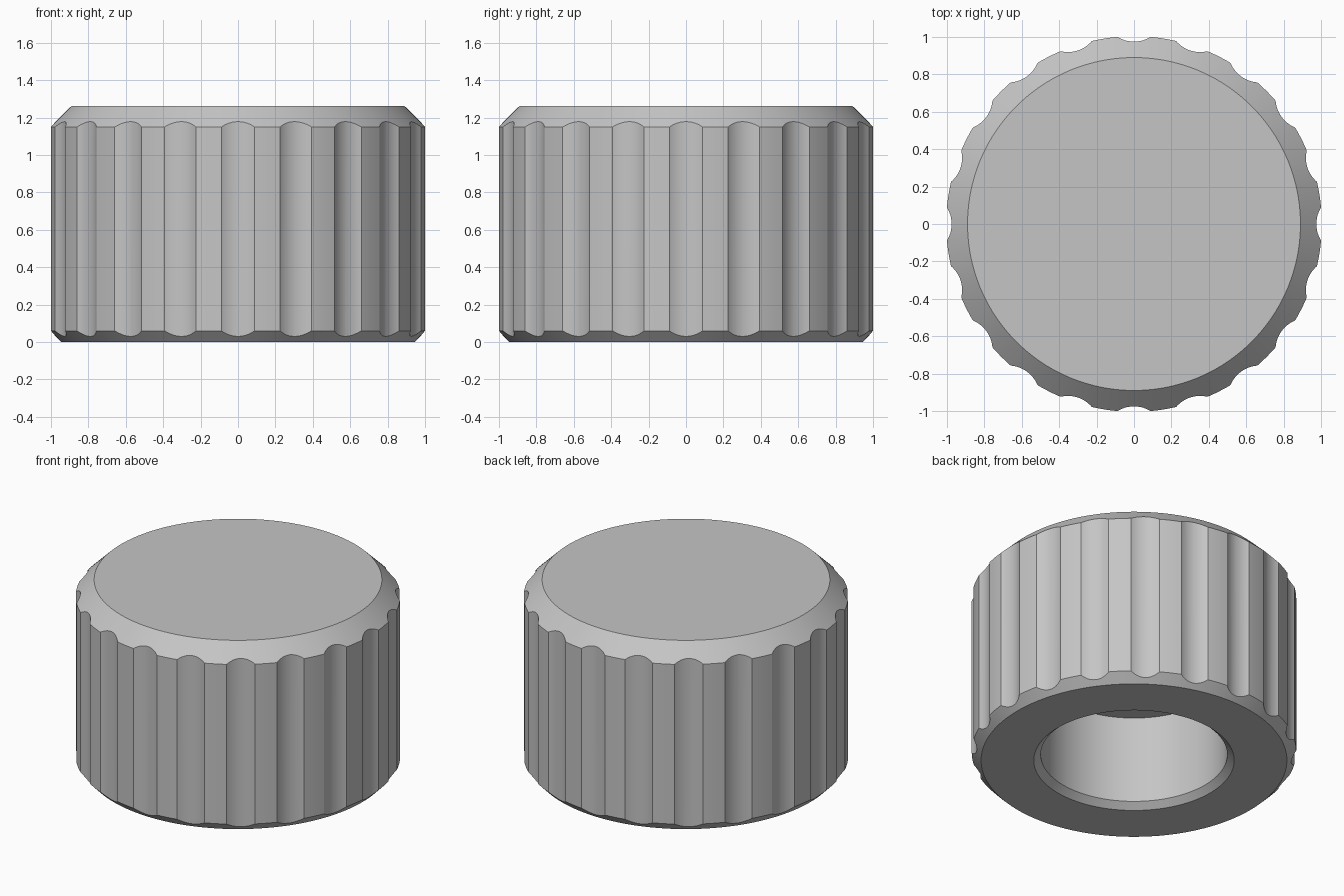
import bpy, bmesh, math
from mathutils import Matrix

cube = bpy.data.objects.get("Cube")
if cube:
    bpy.data.objects.remove(cube, do_unlink=True)

FLUTES = 20
FLUTE_RADIUS = 0.169
FLUTE_OFFSET = 1.144

# Single grey material
grey = bpy.data.materials.new("plain_grey")
grey.use_nodes = True
colour = (0.56, 0.56, 0.56, 1)
grey.diffuse_color = colour
grey.node_tree.nodes["Principled BSDF"].inputs["Base Color"].default_value = colour


def add_object(name, bm):
    bmesh.ops.recalc_face_normals(bm, faces=bm.faces)
    mesh = bpy.data.meshes.new(name)
    bm.to_mesh(mesh)
    bm.free()
    mesh.materials.append(grey)
    obj = bpy.data.objects.new(name, mesh)
    bpy.context.collection.objects.link(obj)
    return obj


def lathe(name, profile, steps):
    bm = bmesh.new()
    verts = [bm.verts.new((r, 0, z)) for r, z in profile]
    edges = [bm.edges.new(pair) for pair in zip(verts, verts[1:])]
    bmesh.ops.spin(bm, geom=verts + edges, cent=(0, 0, 0), axis=(0, 0, 1),
                   angle=math.tau, steps=steps)
    bmesh.ops.remove_doubles(bm, verts=bm.verts, dist=0.0001)
    return add_object(name, bm)


# Knob body: blind chamfered bore, bevelled foot, bevelled crown
knob = lathe("knob_body", [
    (0, 0.635), (0.577, 0.635), (0.577, 0.04), (0.62, 0),
    (0.946, 0), (1.004, 0.06), (1.004, 1.15), (0.89, 1.262), (0, 1.262),
], 160)

# Ring of round cutters for the grip flutes
bm = bmesh.new()
for i in range(FLUTES):
    place = (Matrix.Rotation(math.tau * i / FLUTES, 4, "Z")
             @ Matrix.Translation((FLUTE_OFFSET, 0, 0.6)))
    bmesh.ops.create_cone(bm, cap_ends=True, segments=64, radius1=FLUTE_RADIUS,
                          radius2=FLUTE_RADIUS, depth=2, matrix=place)
cutter = add_object("flute_cutter", bm)
cutter.hide_render = True

# Cut the flutes
cut = knob.modifiers.new("flutes", "BOOLEAN")
cut.operation = "DIFFERENCE"
cut.solver = "EXACT"
cut.object = cutter
bpy.ops.object.select_all(action="DESELECT")
knob.select_set(True)
bpy.context.view_layer.objects.active = knob
bpy.ops.object.modifier_apply(modifier=cut.name)
bpy.data.objects.remove(cutter, do_unlink=True)

# Smooth walls, crisp chamfers and flute edges
bpy.ops.object.shade_smooth_by_angle(angle=math.radians(25))
